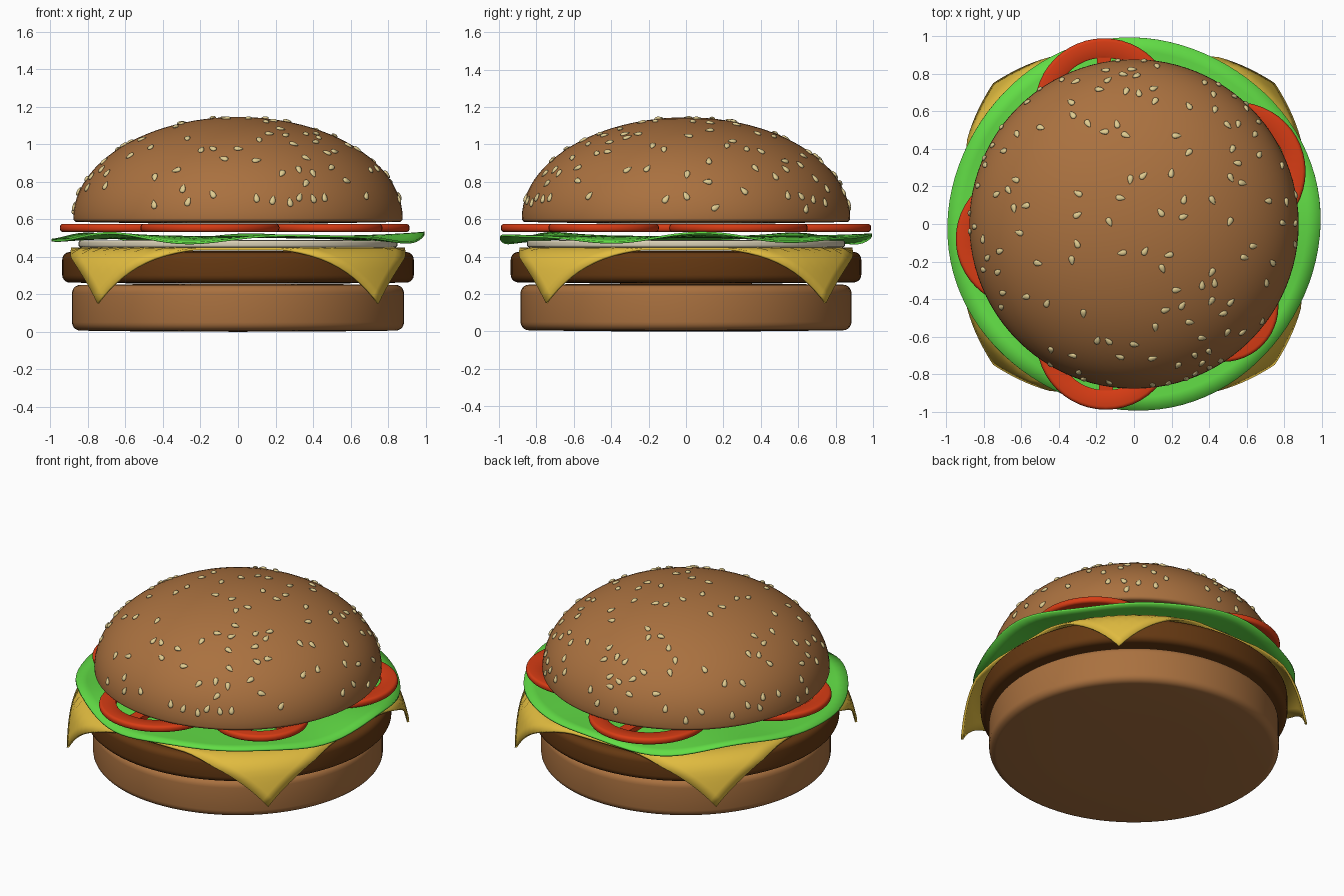
import bpy, bmesh, math, random
from mathutils import Vector, Matrix

if "Cube" in bpy.data.objects:
    bpy.data.objects.remove(bpy.data.objects["Cube"])

random.seed(7)
TAU = 2 * math.pi


def material(name, rgb):
    m = bpy.data.materials.new(name)
    m.diffuse_color = (*rgb, 1)
    m.use_nodes = True
    m.node_tree.nodes["Principled BSDF"].inputs["Base Color"].default_value = m.diffuse_color
    return m


BUN = material("bun", (0.40, 0.165, 0.05))
MEAT = material("meat", (0.13, 0.04, 0.006))
CHEESE = material("cheese", (0.75, 0.50, 0.05))
CREAM = material("cream", (0.72, 0.65, 0.48))
GREEN = material("green", (0.12, 0.72, 0.06))
RED = material("red", (0.68, 0.045, 0.007))
SEED = material("seed", (0.74, 0.60, 0.28))


def finish(bm, name, mat, angle=40):
    bmesh.ops.recalc_face_normals(bm, faces=bm.faces)
    me = bpy.data.meshes.new(name)
    bm.to_mesh(me)
    bm.free()
    me.materials.append(mat)
    for p in me.polygons:
        p.use_smooth = True
    me.set_sharp_from_angle(angle=math.radians(angle))
    ob = bpy.data.objects.new(name, me)
    bpy.context.collection.objects.link(ob)
    return ob


def lathe(bm, profile, centre=(0, 0), steps=96, closed=False):
    """Revolve (radius, z) points about a vertical axis."""
    verts = [bm.verts.new((r + centre[0], centre[1], z)) for r, z in profile]
    edges = [bm.edges.new(p) for p in zip(verts, verts[1:])]
    if closed:
        edges.append(bm.edges.new((verts[-1], verts[0])))
    bmesh.ops.spin(bm, geom=verts + edges, cent=(*centre, 0), axis=(0, 0, 1),
                   angle=TAU, steps=steps, use_duplicate=False)
    bmesh.ops.remove_doubles(bm, verts=bm.verts, dist=1e-5)


def arc(r, z, rad, a0, a1, n=5):
    return [(r + rad * math.cos(math.radians(a0 + (a1 - a0) * i / n)),
             z + rad * math.sin(math.radians(a0 + (a1 - a0) * i / n)))
            for i in range(n + 1)]


def slab(name, mat, r, z0, z1, rad, puff=0.006):
    """Disc with a rounded rim and slightly puffed faces."""
    bm = bmesh.new()
    lathe(bm, [(0, z0 - puff), (r * 0.5, z0 - puff * 0.8)]
          + arc(r - rad, z0 + rad, rad, -90, 0)
          + arc(r - rad, z1 - rad, rad, 0, 90)
          + [(r * 0.5, z1 + puff * 0.8), (0, z1 + puff)])
    return finish(bm, name, mat)


# Bottom bun, patty and sauce layer
slab("bottom_bun", BUN, 0.885, 0.006, 0.25, 0.045)
slab("patty", MEAT, 0.937, 0.262, 0.425, 0.04)
slab("sauce_layer", CREAM, 0.85, 0.45, 0.487, 0.012, 0.002)

# Top bun: elliptical dome with a rounded lower lip
DOME_R, DOME_Z, DOME_H = 0.878, 0.605, 0.54
bm = bmesh.new()
lathe(bm, [(0, 0.576), (0.45, 0.578)] + arc(DOME_R - 0.02, DOME_Z, 0.02, -90, -15, 4)
      + [(DOME_R * math.cos(a), DOME_Z + DOME_H * math.sin(a))
         for a in (math.pi / 2 * i / 24 for i in range(24))]
      + [(0, DOME_Z + DOME_H)])
finish(bm, "top_bun", BUN)

# Cheese slice: square sheet whose corners drape over the patty
bm = bmesh.new()
bmesh.ops.create_grid(bm, x_segments=32, y_segments=32, size=0.89)
for v in bm.verts:
    r = v.co.to_2d().length
    d = max(0, r - 0.92)
    v.co.z = 0.441
    if d:
        t = d / 0.339
        k = (0.92 + min(d, 0.015 + 0.12 * t ** 0.5)) / r
        v.co = (v.co.x * k, v.co.y * k, 0.441 - 0.29 * t ** 1.15)
cheese = finish(bm, "cheese_slice", CHEESE)
mod = cheese.modifiers.new("thickness", "SOLIDIFY")
mod.thickness, mod.offset = 0.014, 0

# Lettuce leaf: disc with a wavy rim
bm = bmesh.new()
lathe(bm, [(0.99 * i / 14, 0.505) for i in range(15)])
for v in bm.verts:
    t = v.co.to_2d().length / 0.99
    a = math.atan2(v.co.y, v.co.x)
    wave = 0.02 * math.cos(5 * (a + 1.15)) + 0.009 * math.sin(8 * a + 1)
    v.co.z += t ** 4 * (wave - 0.006)
    k = 1 + 0.008 * t * math.sin(4 * a + 0.6)
    v.co.x *= k
    v.co.y *= k
lettuce = finish(bm, "lettuce_leaf", GREEN)
mod = lettuce.modifiers.new("thickness", "SOLIDIFY")
mod.thickness, mod.offset = 0.012, 0

# Tomato slices: rounded ring, hub and four spokes
for n, (x, y, r) in enumerate([(-0.16, 0.62, 0.37), (0.545, 0.28, 0.37),
                               (0.475, -0.44, 0.295), (-0.15, -0.62, 0.37),
                               (-0.59, -0.08, 0.36)]):
    bm = bmesh.new()
    z0, z1, e = 0.532, 0.575, 0.018
    lathe(bm, arc(r - e, z0 + e, e, -90, 0, 4) + arc(r - e, z1 - e, e, 0, 90, 4)
          + [(r * 0.74, z1), (r * 0.72, z1 - 0.006), (r * 0.72, z0 + 0.006), (r * 0.74, z0)],
          (x, y), 48, True)
    lathe(bm, [(0, z0 + 0.003), (r * 0.26, z0 + 0.003), (r * 0.26, z1 - 0.003), (0, z1 - 0.003)],
          (x, y), 24)
    for i in range(4):
        m = (Matrix.Translation((x, y, (z0 + z1) / 2)) @ Matrix.Rotation(i * TAU / 4, 4, 'Z')
             @ Matrix.Translation((r * 0.5, 0, 0)) @ Matrix.Diagonal((r * 0.56, r * 0.2, 0.035, 1)))
        bmesh.ops.create_cube(bm, size=1, matrix=m)
    finish(bm, f"tomato_slice_{n + 1}", RED)

# Sesame seeds: teardrops scattered over the dome
bm = bmesh.new()
placed = []
for _ in range(4000):
    if len(placed) >= 135:
        break
    a, s = random.uniform(0, TAU), random.uniform(0.08, 0.998)
    c = math.sqrt(1 - s * s)
    p = Vector((DOME_R * c * math.cos(a), DOME_R * c * math.sin(a), DOME_Z + DOME_H * s))
    if any((p - q).length < 0.06 for q in placed):
        continue
    placed.append(p)
    nrm = Vector((p.x / DOME_R ** 2, p.y / DOME_R ** 2, (p.z - DOME_Z) / DOME_H ** 2)).normalized()
    spin = random.gauss(0, 0.4) if s < 0.3 else random.uniform(0, TAU)
    up = (Vector((0, 0, 1)) - nrm * nrm.z).normalized()
    rot = Matrix((up.cross(nrm), up, nrm)).transposed().to_4x4() @ Matrix.Rotation(spin, 4, 'Z')
    new = bmesh.ops.create_uvsphere(bm, u_segments=10, v_segments=8, radius=1)["verts"]
    for v in new:
        q = v.co.copy()
        taper = 1 - 0.4 * q.z
        v.co = p + rot.to_3x3() @ Vector((q.x * 0.015 * taper, q.z * 0.025, q.y * 0.009 * taper + 0.003))
finish(bm, "sesame_seeds", SEED, 80)
